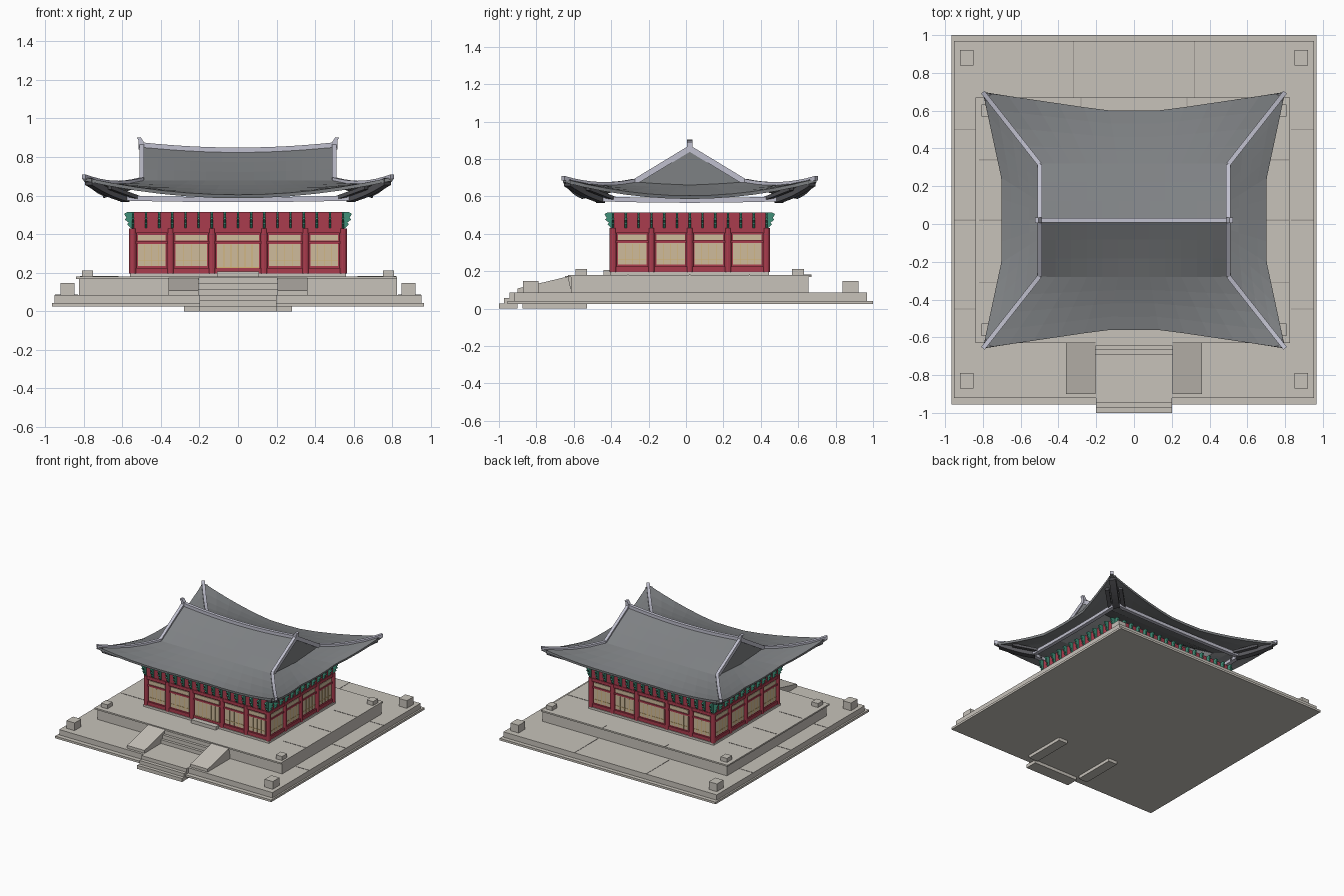
import bpy, bmesh, math
from mathutils import Vector

if "Cube" in bpy.data.objects:
    bpy.data.objects.remove(bpy.data.objects["Cube"])

CY = 0.02  # building centre along y


def material(name, *rgb):
    m = bpy.data.materials.new(name)
    m.use_nodes = True
    m.diffuse_color = (*rgb, 1)
    m.node_tree.nodes["Principled BSDF"].inputs["Base Color"].default_value = (*rgb, 1)
    return m


stone = material("pale stone", .57, .54, .49)
joint = material("stone joint", .36, .34, .31)
red = material("red timber", .40, .045, .075)
paper = material("cream paper", .62, .50, .33)
gold = material("gold lattice", .66, .45, .17)
teal = material("teal bracket", .05, .28, .19)
tile = material("grey tile", .21, .22, .23)
rafter = material("dark rafter", .09, .09, .10)
plaster = material("pale ridge", .53, .53, .62)


def finish(name, bm, mat):
    bmesh.ops.recalc_face_normals(bm, faces=bm.faces)
    me = bpy.data.meshes.new(name)
    bm.to_mesh(me)
    bm.free()
    me.materials.append(mat)
    ob = bpy.data.objects.new(name, me)
    bpy.context.collection.objects.link(ob)
    return ob


def box(name, x0, x1, y0, y1, z0, z1, mat):
    bm = bmesh.new()
    bmesh.ops.create_cube(bm, size=1)
    for v in bm.verts:
        v.co = ((x0 + x1) / 2 + v.co.x * (x1 - x0),
                (y0 + y1) / 2 + v.co.y * (y1 - y0),
                (z0 + z1) / 2 + v.co.z * (z1 - z0))
    return finish(name, bm, mat)


def prism(name, outline, place, t0, t1, mat):
    """Extrude an outline of (a, z) points between t0 and t1."""
    bm = bmesh.new()
    ends = [[bm.verts.new(place(a, t, z)) for a, z in outline] for t in (t0, t1)]
    bm.faces.new(ends[0])
    bm.faces.new(ends[1])
    n = len(outline)
    for i in range(n):
        j = (i + 1) % n
        bm.faces.new((ends[0][i], ends[0][j], ends[1][j], ends[1][i]))
    return finish(name, bm, mat)


def beam(name, path, w, h, mat):
    """Rectangular bar whose underside follows a path."""
    bm = bmesh.new()
    pts = [Vector(p) for p in path]
    side = (pts[-1] - pts[0]).cross(Vector((0, 0, 1))).normalized() * w / 2
    up = Vector((0, 0, h))
    rings = [[bm.verts.new(q) for q in (p - side, p + side, p + side + up, p - side + up)]
             for p in pts]
    for a, b in zip(rings, rings[1:]):
        for i in range(4):
            j = (i + 1) % 4
            bm.faces.new((a[i], a[j], b[j], b[i]))
    bm.faces.new(rings[0])
    bm.faces.new(rings[-1])
    return finish(name, bm, mat)


# Stone base and terrace
box("base_plate", -.965, .965, -.955, 1, .025, .042, stone)
box("base_slab", -.952, .952, -.92, .968, .042, .085, stone)
box("terrace_body", -.825, .825, -.615, .655, .085, .168, stone)
box("terrace_cap", -.84, .825, -.63, .67, .168, .18, stone)
for s in (-1, 1):
    for y in (-.83, .88):
        box("corner_block", s * .885 - .036, s * .885 + .036, y - .042, y + .042, .085, .147, stone)
    for y in (-.56, .6):
        box("terrace_block", s * .78 - .028, s * .78 + .028, y - .032, y + .032, .18, .212, stone)
    # Narrow paving joints
    for y in (-.45, .02, .5):
        box("base_joint", s * .89 - .06, s * .89 + .06, y - .003, y + .003, .08, .087, joint)
    for y in (-.31, .02, .34):
        box("terrace_joint", s * .72 - .1, s * .72 + .1, y - .003, y + .003, .175, .182, joint)
    box("base_joint", s * .32 - .003, s * .32 + .003, .67, .968, .08, .087, joint)
    box("terrace_joint", s * .28 - .003, s * .28 + .003, .62, .67, .175, .182, joint)
    # Sloping cheek beside the stairs and its footing
    x0, x1 = sorted((s * .205, s * .36))
    prism("stair_cheek", [(-.9, .08), (-.9, .108), (-.63, .172), (-.61, .08)],
          lambda a, t, z: (t, a, z), x0, x1, stone)
    x0, x1 = sorted((s * .2, s * .28))
    box("cheek_footing", x0, x1, -.875, -.53, 0, .03, stone)

# Stairs
for i in range(3):
    box("lower_step", -.2, .2, -1 + i * .028, -.9, i * .028, (i + 1) * .0285, stone)
    box("upper_step", -.205, .205, -.69 + i * .022, -.61, .08, .115 + i * .03, stone)
box("door_step", -.11, .11, CY - .46, CY - .4, .18, .207, stone)

# Timber hall
HX, HY = .545, .41
box("wall_core", -HX, HX, CY - HY, CY + HY, .18, .515, red)
box("sill", -HX - .015, HX + .015, CY - HY - .015, CY + HY + .015, .18, .197, stone)


def frames():
    """Place (along, outward, z) on each of the four walls."""
    for s in (-1, 1):
        yield (lambda a, o, z, s=s: (a, CY + s * (HY + o), z)), (-HX, -.35, -.135, .135, .35, HX), 17, s == -1
        yield (lambda a, o, z, s=s: (s * (HX + o), CY + a, z)), (-HY, -.205, 0, .205, HY), 13, False


def wall_box(name, place, a0, a1, o0, o1, z0, z1, mat):
    p, q = place(a0, o0, z0), place(a1, o1, z1)
    xs, ys = sorted((p[0], q[0])), sorted((p[1], q[1]))
    return box(name, *xs, *ys, z0, z1, mat)


bracket_shape = [(-.01, .425), (.012, .432), (.03, .452), (.022, .46), (.042, .475),
                 (.034, .485), (.046, .505), (.03, .514), (-.01, .514)]

for place, posts, count, is_front in frames():
    half = posts[-1]
    wall_box("lintel", place, -half, half, -.005, .012, .405, .43, red)
    wall_box("middle_rail", place, -half, half, -.005, .009, .35, .364, red)
    wall_box("bottom_rail", place, -half, half, -.005, .01, .195, .225, red)
    wall_box("bracket_board", place, -half, half, -.005, .008, .43, .515, red)
    for k, (a, b) in enumerate(zip(posts, posts[1:])):
        a, b = a + .026, b - .026
        door = is_front and k == 2
        low = .2 if door else .235
        wall_box("window", place, a, b, -.002, .005, low, .35, paper)
        wall_box("transom", place, a, b, -.002, .005, .366, .396, paper)
        panes = 6 if b - a > .2 else 4
        for i in range(1, panes):
            m = a + (b - a) * i / panes
            wall_box("lattice_bar", place, m - .0015, m + .0015, 0, .007, low, .345, gold)
        wall_box("lattice_rail", place, a, b, 0, .007, low + .025, low + .029, gold)
    # Carved eave brackets
    for i in range(count):
        m = -half + 2 * half * i / (count - 1)
        prism("eave_bracket", bracket_shape, lambda o, t, z: place(t, o, z), m - .006, m + .006, teal)

# Round posts
spots = {(x, s * HY) for x in (-HX, -.35, -.135, .135, .35, HX) for s in (-1, 1)}
spots |= {(s * HX, y) for y in (-.205, 0, .205) for s in (-1, 1)}
for x, y in sorted(spots):
    bm = bmesh.new()
    bmesh.ops.create_cone(bm, cap_ends=True, segments=12, radius1=.019, radius2=.019, depth=.235)
    bmesh.ops.translate(bm, verts=bm.verts, vec=(x, y + CY, .3125))
    finish("post", bm, red)

# Hip-and-gable roof, one quarter mirrored
def lerp(a, b, t):
    return a + (b - a) * t


def ridge_z(u):
    return .822 + .028 * u * u


def hip(s):
    return lerp(.5, .8, s), lerp(.297, .678, s), lerp(.67, .686, s) - .1 * s * (1 - s)


def flare(u, flat):
    return max(0, (u - flat) / (1 - flat))


def upper(s, u):
    return .5 * u, .297 * s, lerp(ridge_z(u), .67, s) - .03 * s * (1 - s) * (1 - u)


def front_skirt(s, u):
    hx, hy, hz = hip(s)
    mz = lerp(.67, .595, s) - .03 * s * (1 - s)
    return u * hx, lerp(lerp(.297, .58, s), hy, flare(u, .19)), lerp(mz, hz, u * u)


def side_skirt(s, v):
    hx, hy, hz = hip(s)
    mz = lerp(.655, .595, s)
    return lerp(lerp(.5, .7, s), hx, flare(v, .33)), v * hy, lerp(mz, hz, v * v)


bm = bmesh.new()
for surface, rows in ((upper, 3), (front_skirt, 4), (side_skirt, 4)):
    cols = 6
    grid = [[bm.verts.new(surface(r / rows, c / cols)) for c in range(cols + 1)] for r in range(rows + 1)]
    for r in range(rows):
        for c in range(cols):
            bm.faces.new((grid[r][c], grid[r][c + 1], grid[r + 1][c + 1], grid[r + 1][c]))
bm.faces.new([bm.verts.new(p) for p in ((.5, 0, ridge_z(1)), (.5, .297, .67), (.5, 0, .655))])
bmesh.ops.remove_doubles(bm, verts=bm.verts, dist=.0005)
roof = finish("tiled_roof", bm, tile)
roof.location.y = CY
mirror = roof.modifiers.new("mirror", "MIRROR")
mirror.use_axis = (True, True, False)
thick = roof.modifiers.new("thickness", "SOLIDIFY")
thick.thickness, thick.offset = .018, 0

# Ridges, eave boards and corner rafters
steps = [i / 8 for i in range(9)]
both = [i / 8 for i in range(-8, 9)]
beam("main_ridge", [(.51 * u, CY, ridge_z(u)) for u in both], .026, .027, plaster)
for s in (-1, 1):
    beam("front_eave_board" if s < 0 else "back_eave_board",
         [(.595 * u, CY + s * .485, .566 + .008 * u * u) for u in both], .03, .026, plaster)
    beam("side_eave_board", [(s * .595, CY + .485 * u, .566 + .008 * u * u) for u in both], .03, .026, plaster)
    prism("ridge_finial", [(.49, .84), (.515, .84), (.515, .885), (.525, .9), (.505, .903), (.49, .88)],
          lambda a, t, z: (s * a, CY + t, z), -.014, .014, plaster)
    for t in (-1, 1):
        beam("gable_ridge", [(s * .5, CY + t * .297 * k, lerp(ridge_z(1), .67, k) - .012) for k in steps],
             .024, .036, plaster)
        beam("hip_ridge", [(s * x, CY + t * y, z) for x, y, z in map(hip, steps)], .024, .024, plaster)
        beam("corner_rafter", [(s * lerp(.58, .775, k), CY + t * lerp(.47, .655, k),
                                lerp(.566, .655, k * (.6 + .4 * k))) for k in steps], .05, .035, rafter)
        # Fanned rafters flanking each corner
        for dx, dy in ((.1, .03), (.03, .1)):
            beam("fan_rafter", [(s * (.58 - dx + .03), CY + t * (.47 - dy + .03), .575),
                                (s * (.765 - dx), CY + t * (.645 - dy), .632)], .03, .02, rafter)
